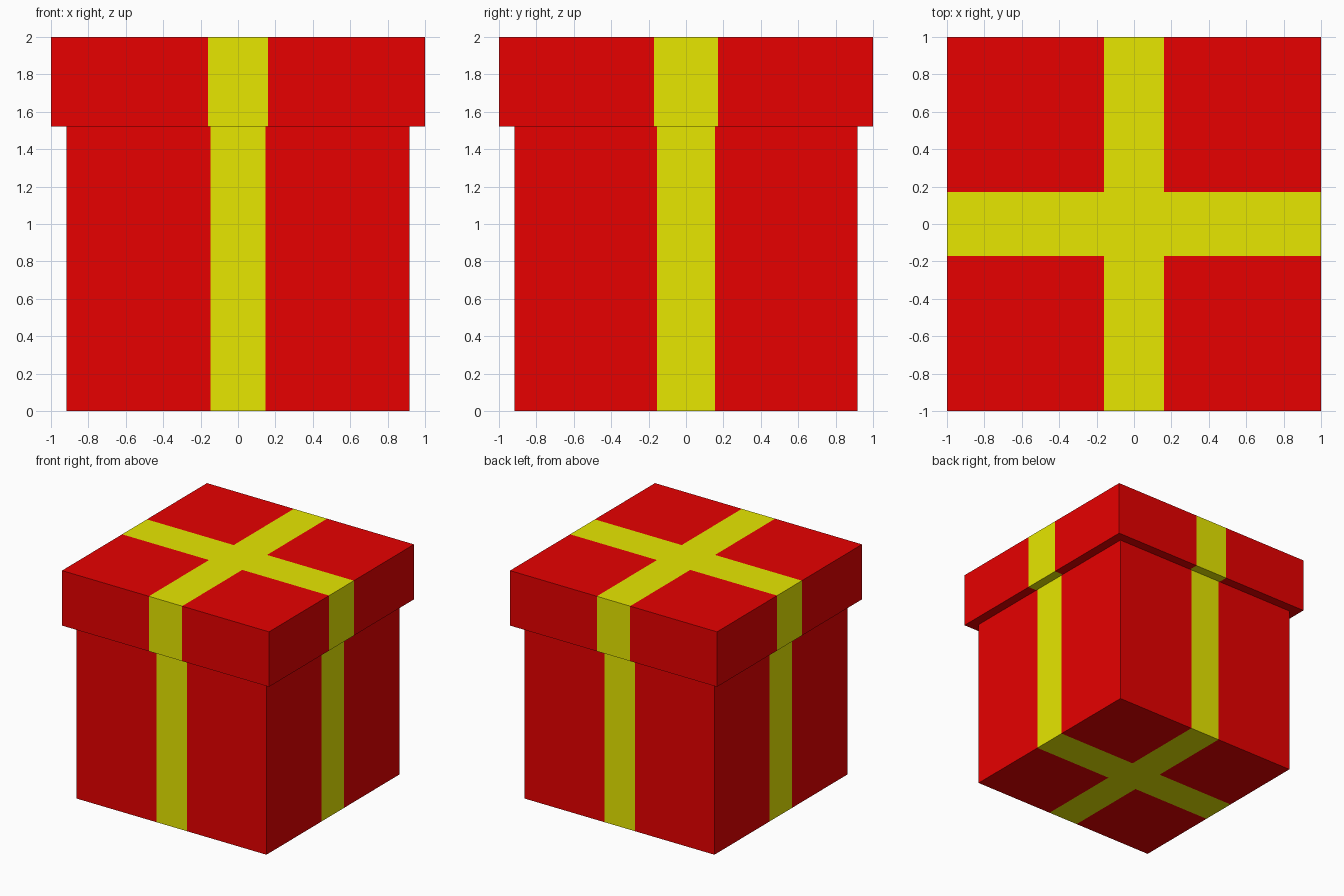
import bpy
import bmesh
from mathutils import Matrix, Vector

if "Cube" in bpy.data.objects:
    bpy.data.objects.remove(bpy.data.objects["Cube"])


def make_material(name, colour):
    mat = bpy.data.materials.new(name)
    mat.diffuse_color = (*colour, 1.0)
    mat.use_nodes = True
    mat.node_tree.nodes["Principled BSDF"].inputs["Base Color"].default_value = mat.diffuse_color
    return mat


RED = make_material("red_paper", (0.8, 0.0, 0.0))
YELLOW = make_material("yellow_ribbon", (0.8, 0.8, 0.0))


def ribboned_box(name, half, z0, z1, ribbon_x, ribbon_y):
    """Square box with two painted ribbon bands crossing over it."""
    bm = bmesh.new()
    bmesh.ops.create_cube(bm, size=1.0, matrix=(
        Matrix.Translation((0, 0, (z0 + z1) / 2))
        @ Matrix.Diagonal((2 * half, 2 * half, z1 - z0, 1))))

    # cut the ribbon edges into the faces
    for axis, width in ((Vector((1, 0, 0)), ribbon_x), (Vector((0, 1, 0)), ribbon_y)):
        for side in (-1, 1):
            geom = bm.verts[:] + bm.edges[:] + bm.faces[:]
            bmesh.ops.bisect_plane(bm, geom=geom, dist=1e-5,
                                   plane_co=axis * width * side, plane_no=axis)

    # faces between the cuts are ribbon
    for face in bm.faces:
        c = face.calc_center_median()
        face.material_index = int(abs(c.x) < ribbon_x or abs(c.y) < ribbon_y)

    mesh = bpy.data.meshes.new(name)
    bm.to_mesh(mesh)
    bm.free()
    mesh.materials.append(RED)
    mesh.materials.append(YELLOW)
    obj = bpy.data.objects.new(name, mesh)
    bpy.context.collection.objects.link(obj)
    return obj


# box body, tucked slightly up into the lid
ribboned_box("box_body", 0.917, 0.0, 1.56, 0.147, 0.156)
# overhanging lid
ribboned_box("box_lid", 1.0, 1.52, 2.0, 0.161, 0.171)
